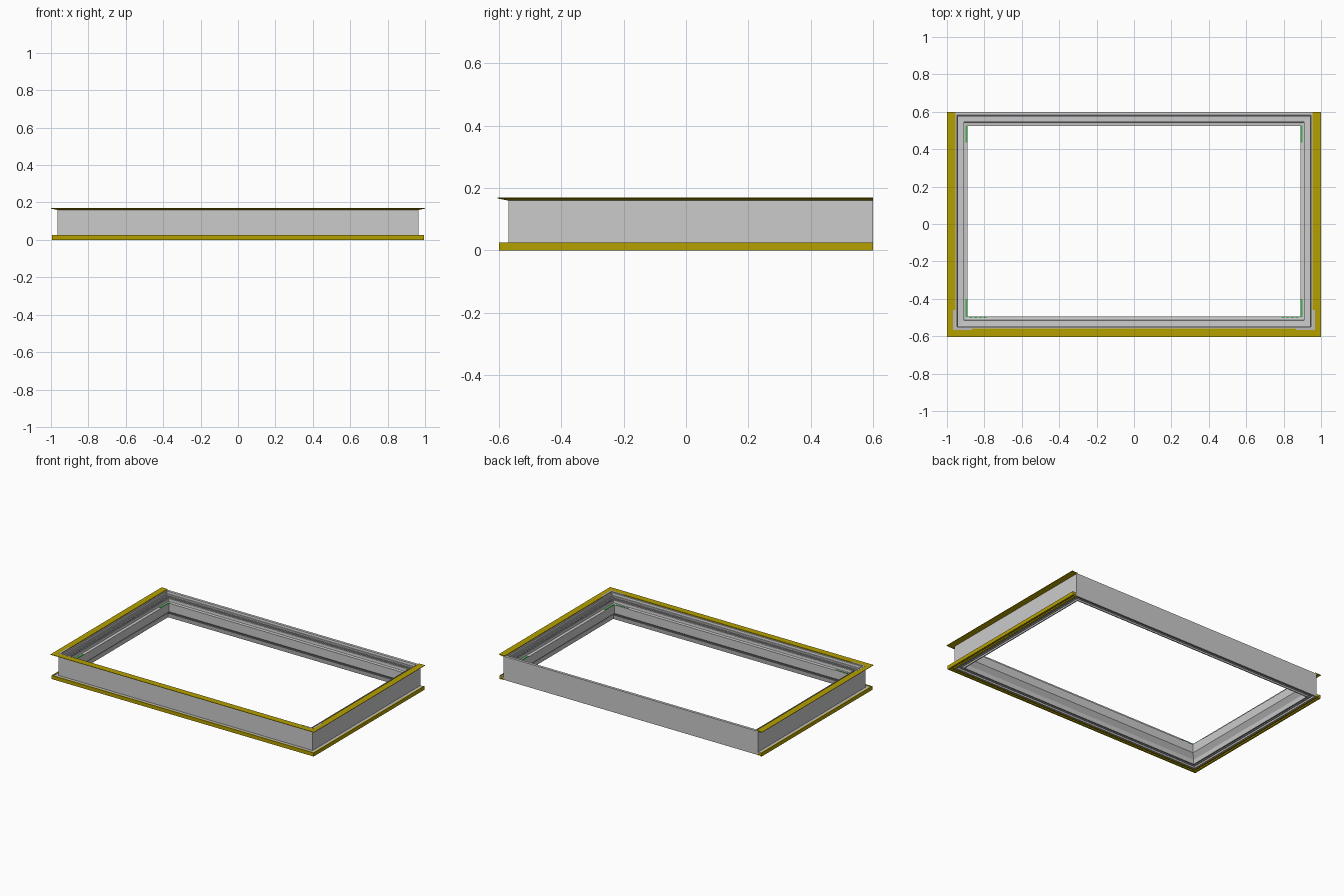
import bpy, bmesh

if "Cube" in bpy.data.objects:
    bpy.data.objects.remove(bpy.data.objects["Cube"])

# Wall reference rectangle; profiles are (inward offset from the wall, height)
HX, YF, YB = 0.965, -0.57, 0.60


def material(name, rgb):
    m = bpy.data.materials.new(name)
    m.diffuse_color = (*rgb, 1)
    m.use_nodes = True
    m.node_tree.nodes["Principled BSDF"].inputs["Base Color"].default_value = m.diffuse_color
    return m


yellow = material("yellow", (0.46, 0.35, 0.0))
green = material("green", (0.05, 0.45, 0.08))
light = material("light_grey", (0.5, 0.5, 0.5))


def finish(name, bm, mat=None):
    bmesh.ops.recalc_face_normals(bm, faces=bm.faces)
    me = bpy.data.meshes.new(name)
    bm.to_mesh(me)
    bm.free()
    ob = bpy.data.objects.new(name, me)
    bpy.context.collection.objects.link(ob)
    if mat:
        me.materials.append(mat)
    return ob


def sweep(name, profile, closed=True, mat=None):
    """Mitred sweep around the frame; open sweeps leave out the back side."""
    bm = bmesh.new()
    rings = []
    for sx, front in ((-1, False), (-1, True), (1, True), (1, False)):
        ring = []
        for d, z in profile:
            y = YF + d if front else (YB - d if closed else YB)
            ring.append(bm.verts.new((sx * (HX - d), y, z)))
        rings.append(ring)
    n = len(profile)
    for k in range(4 if closed else 3):
        a, b = rings[k], rings[(k + 1) % 4]
        for i in range(n):
            j = (i + 1) % n
            bm.faces.new((a[i], a[j], b[j], b[i]))
    if not closed:
        bm.faces.new(rings[0])
        bm.faces.new(rings[3])
    return finish(name, bm, mat)


def box(bm, x0, x1, y0, y1, z0, z1):
    r = bmesh.ops.create_cube(bm, size=1)
    for v in r["verts"]:
        v.co.x = x1 if v.co.x > 0 else x0
        v.co.y = y1 if v.co.y > 0 else y0
        v.co.z = z1 if v.co.z > 0 else z0


# Main grey frame: outer wall, top lip, stepped inside, sloped foot, underside groove
sweep("frame_profile", [
    (0, 0.003), (0, 0.165), (0.018, 0.165), (0.020, 0.150), (0.025, 0.150),
    (0.025, 0.140), (0.055, 0.138), (0.057, 0.120), (0.067, 0.118),
    (0.075, 0.118), (0.075, 0.060), (0.050, 0.030), (0.045, 0.003),
    (0.038, 0.003), (0.038, 0.014), (0.010, 0.014), (0.010, 0.003)])

# Thin raised ribs on the inner shelf and the underside
for i, (d, z) in enumerate([(0.031, 0.137), (0.040, 0.137), (0.049, 0.137),
                            (0.019, 0.010), (0.028, 0.010)]):
    sweep(f"rib_{i}", [(d, z), (d + 0.003, z), (d + 0.003, z + 0.006), (d, z + 0.006)])

# Tapered top flange on three sides
sweep("top_flange", [(-0.035, 0.167), (-0.035, 0.170), (0.010, 0.170),
                     (0.010, 0.164), (0.0, 0.160)], False, yellow)

# Bottom channel on three sides, with a groove below and a pale ledge above
sweep("bottom_channel", [
    (-0.030, 0), (-0.030, 0.025), (-0.022, 0.025), (-0.022, 0.018), (0.0, 0.018),
    (0.0, 0), (-0.008, 0), (-0.008, 0.008), (-0.018, 0.008), (-0.018, 0)], False, yellow)
sweep("channel_ledge", [(-0.022, 0.018), (-0.022, 0.022), (0, 0.022), (0, 0.018)],
      False, light)

# Pale corner plates at the front
bm = bmesh.new()
for s in (-1, 1):
    xs = sorted((s * 0.967, s * 0.955))
    box(bm, *xs, -0.56, -0.46, 0.166, 0.1705)
    xs = sorted((s * 0.967, s * 0.865))
    box(bm, *xs, -0.567, -0.557, 0.166, 0.1705)
finish("corner_plates", bm, light)

# Green corner seals on the inner ledge, dashed along the front
bm = bmesh.new()
for s in (-1, 1):
    xs = sorted((s * 0.900, s * 0.890))
    box(bm, *xs, -0.497, -0.40, 0.116, 0.122)
    box(bm, *xs, 0.435, 0.527, 0.116, 0.122)
    for i in range(4):
        x = 0.88 - i * 0.025
        xs = sorted((s * x, s * (x - 0.017)))
        box(bm, *xs, -0.502, -0.496, 0.116, 0.122)
finish("corner_seals", bm, green)
